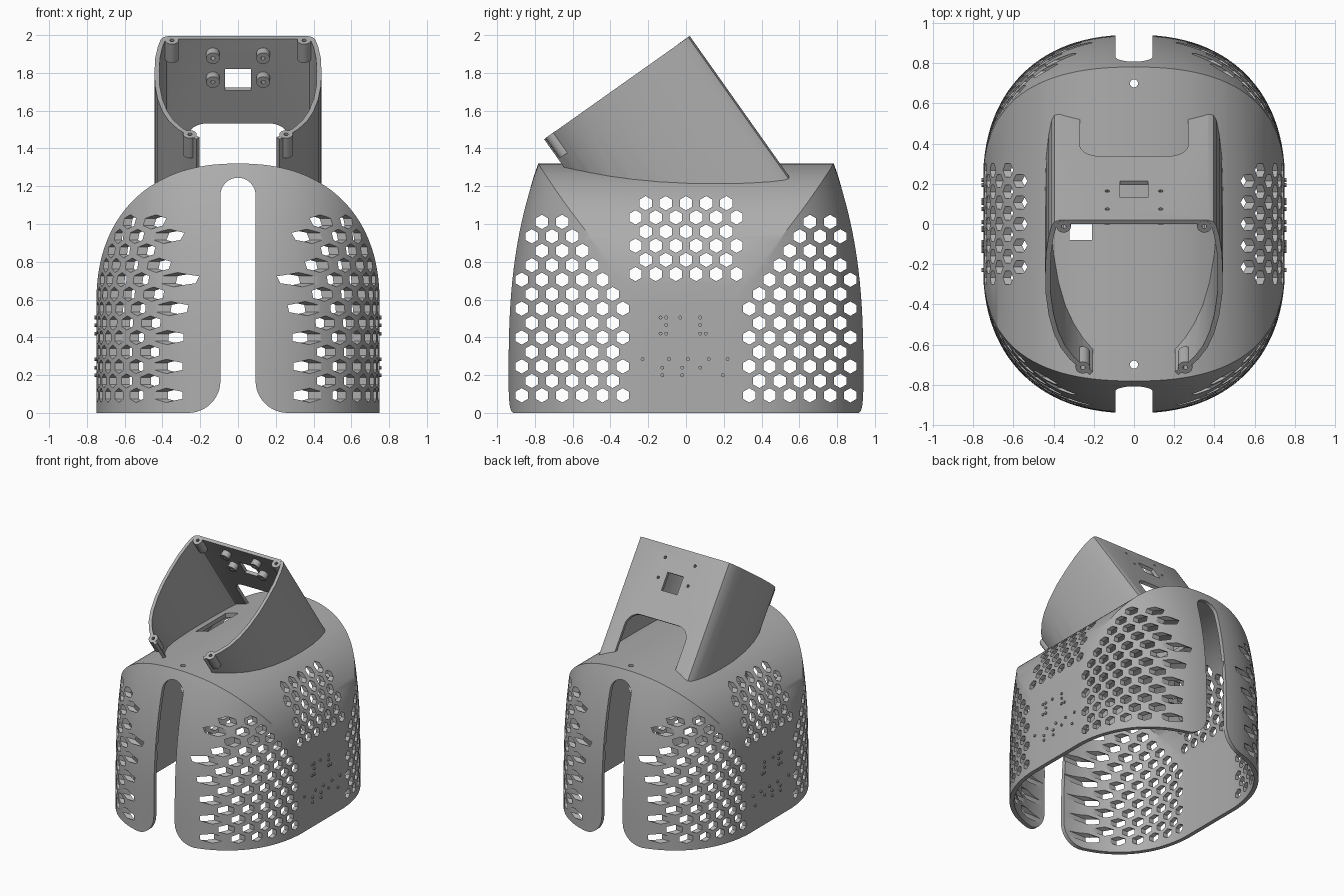
import bpy, bmesh
from math import sin, cos, pi, radians, copysign
from mathutils import Vector

cube = bpy.data.objects.get("Cube")
if cube:
    bpy.data.objects.remove(cube, do_unlink=True)

grey = bpy.data.materials.new("plain grey")
grey.use_nodes = True
colour = (0.42, 0.42, 0.42, 1)
grey.diffuse_color = colour
grey.node_tree.nodes["Principled BSDF"].inputs["Base Color"].default_value = colour

RADIUS, SPRING, WALL, SQUARENESS = 0.75, 0.57, 0.032, 2.3


# Helpers
def new_object(name, bm):
    bmesh.ops.recalc_face_normals(bm, faces=bm.faces)
    mesh = bpy.data.meshes.new(name)
    bm.to_mesh(mesh)
    bm.free()
    mesh.materials.append(grey)
    obj = bpy.data.objects.new(name, mesh)
    bpy.context.collection.objects.link(obj)
    return obj


def skin(bm, rings):
    """Close a stack of matching rings into a solid."""
    rows = [[bm.verts.new(p) for p in ring] for ring in rings]
    n = len(rows[0])
    for low, high in zip(rows, rows[1:]):
        for i in range(n):
            j = (i + 1) % n
            bm.faces.new((low[i], low[j], high[j], high[i]))
    bm.faces.new(rows[0][::-1])
    bm.faces.new(rows[-1])


def prisms(name, outlines, place, start, end):
    bm = bmesh.new()
    for outline in outlines:
        skin(bm, [[place(a, b, d) for a, b in outline] for d in (start, end)])
    return new_object(name, bm)


def arc(a, b, r, start, end, n):
    return [(a + r * cos(radians(start + (end - start) * i / n)),
             b + r * sin(radians(start + (end - start) * i / n))) for i in range(n + 1)]


def full_arch(r, base, n):
    """Squarish half-round from +r to -r, springing from the base height."""
    def power(t):
        return copysign(abs(t) ** (2 / SQUARENESS), t)
    angles = [pi * i / n for i in range(n + 1)]
    return [(r * power(cos(t)), base + r * power(max(sin(t), 0))) for t in angles]


def circle(a, b, r, n=16, turn=0):
    return arc(a, b, r, turn, turn + 360, n)[:-1]


def rect(a0, a1, b0, b1):
    return [(a0, b0), (a1, b0), (a1, b1), (a0, b1)]


def combine(obj, tool, operation="DIFFERENCE", keep=False):
    mod = obj.modifiers.new("combine", "BOOLEAN")
    mod.operation, mod.object, mod.solver = operation, tool, "EXACT"
    bpy.ops.object.select_all(action="DESELECT")
    bpy.context.view_layer.objects.active = obj
    obj.select_set(True)
    bpy.ops.object.modifier_apply(modifier=mod.name)
    if not keep:
        bpy.data.objects.remove(tool, do_unlink=True)


def along_x(y, z, d):
    return Vector((d, y, z))


def along_y(x, z, d):
    return Vector((x, d, z))


def along_z(x, y, d):
    return Vector((x, y, d))


def tilted(x, u, v):
    """Hood frame: u runs down the open rim, v runs down the back panel."""
    return Vector((x, 0.02 - 0.816 * u + 0.578 * v, 1.995 - 0.578 * u - 0.816 * v))


def facing_panel(x, v, u):
    return tilted(x, u, v)


# Body: an arch crossed with a tapering round-ended block
def dome(name, inset, floor):
    r = RADIUS - inset
    outline = [(r, floor)] + full_arch(r, SPRING, 72) + [(-r, floor)]
    solid = prisms(name, [outline], along_y, -1.2, 1.2)
    rings = []
    for k in range(31):
        z = floor - 0.05 + (1.45 - floor) * k / 30
        c = 0.192 - 0.16 * (max(z - 0.2, 0) / 1.12) ** 2.6
        back = full_arch(r, c, 56)
        ends = back + [(-x, -y) for x, y in back]
        rings.append([(x * 1.003, y, z) for x, y in ends])
    bm = bmesh.new()
    skin(bm, rings)
    combine(solid, new_object("block", bm), "INTERSECT")
    return solid


body = dome("body_shell", 0, 0)
cavity = dome("cavity", WALL, -0.1)
combine(body, cavity, keep=True)

# Front and back slot with flared feet
half = arc(0.263, 0.17, 0.17, 270, 180, 12)
slot = [(0.263, -0.1)] + half + arc(0, 1.152, 0.093, 0, 180, 24)
slot += [(-x, z) for x, z in half[::-1]] + [(-0.263, -0.1)]
combine(body, prisms("slot", [slot], along_y, -1.2, 1.2))

# Honeycomb vents through both sides
centres = []
for row in range(6):
    count = 5 + row % 2
    centres += [((i - (count - 1) / 2) * 0.107, 1.11 - 0.075 * row) for i in range(count)]
for row in range(13):
    z = 0.093 + 0.0765 * row
    inner = max(0.3, 0.3 + (z - 0.55) * 0.7)
    outer = 0.9 if z < 0.75 else 0.84
    for k in range(6):
        y = 0.335 + 0.107 * (k + 0.5 * (row % 2))
        if inner < y < outer:
            centres += [(y, z), (-y, z)]
vents = [circle(y, z, 0.038, 6, 30) for y, z in centres]
combine(body, prisms("vents", vents, along_x, -1, 1))

# Small studs between the vents
studs = {0.505: (-0.135, -0.105, -0.03, 0.075), 0.465: (-0.105, 0.075),
         0.42: (-0.135, -0.105, 0.075, 0.105), 0.285: (-0.23, -0.09, 0.01, 0.12, 0.22),
         0.24: (-0.125, -0.02, 0.075), 0.2: (-0.125, -0.02, 0.195)}
pegs = [circle(y, z, 0.01, 10) for z, row in studs.items() for y in row]
for side_name, s in (("left", 1), ("right", -1)):
    prisms(side_name + "_studs", pegs, along_x, s * 0.73, s * 0.76)

# Roof screw holes and cable slot
roof = [circle(0, 0.7, 0.02), circle(0, -0.7, 0.02), rect(-0.32, -0.21, -0.08, 0.3)]
combine(body, prisms("roof_holes", roof, along_z, 1.0, 1.5))

# Hood: a tilted wall strip, open at the front and below
side = [(0.37, 0), (0.395, 0.01), (0.41, 0.035), (0.425, 0.1), (0.438, 0.2), (0.442, 0.32),
        (0.44, 0.45), (0.425, 0.58), (0.4, 0.69), (0.365, 0.78), (0.32, 0.85),
        (0.27, 0.905), (0.22, 0.945)]
strip = [Vector((-x, u)) for x, u in side[::-1]] + [Vector(p) for p in side]
lining = []
for i, p in enumerate(strip):
    t = (strip[min(i + 1, len(strip) - 1)] - strip[max(i - 1, 0)]).normalized()
    lining.append(p + Vector((-t.y, t.x)) * 0.025)
wall = [tuple(p) for p in strip + lining[::-1]]
hood = prisms("hood", [wall], tilted, 0, 1.12)

# Panel openings: window, screw holes and lower arch
standoffs = [(s * 0.133, v) for s in (-1, 1) for v in (0.095, 0.25)]
opening = [(0.27, 1.1)] + arc(0.17, 0.65, 0.1, 0, -90, 10)
opening += arc(-0.17, 0.65, 0.1, -90, -180, 10) + [(-0.27, 1.1)]
openings = [circle(a, b, 0.011, 12) for a, b in standoffs]
openings += [rect(-0.07, 0.07, 0.195, 0.335), opening]
panel_cutter = prisms("panel_openings", openings, facing_panel, -0.1, 0.12)
combine(hood, panel_cutter, keep=True)

# Trim the hood inside the body
combine(hood, cavity)

# Screw bosses at the rim and standoffs on the panel
corners = [(s * 0.35, 0.04) for s in (-1, 1)]
feet = [(s * 0.255, 0.9) for s in (-1, 1)]
pin_cutter = prisms("boss_holes", [circle(a, b, 0.012, 12) for a, b in corners + feet],
                    tilted, -0.05, 0.08)
combine(hood, pin_cutter, keep=True)
bosses = []
for name, points, place, start, end, cutter in (
        ("corner_bosses", corners, tilted, -0.001, 0.12, pin_cutter),
        ("foot_bosses", feet, tilted, -0.001, 0.13, pin_cutter),
        ("panel_standoffs", standoffs, facing_panel, 0.012, 0.07, panel_cutter)):
    boss = prisms(name, [circle(a, b, 0.036, 20) for a, b in points], place, start, end)
    combine(boss, cutter, keep=True)
    bosses.append(boss)
for cutter in (pin_cutter, panel_cutter):
    bpy.data.objects.remove(cutter, do_unlink=True)

for obj in [body, hood] + bosses:
    bpy.ops.object.select_all(action="DESELECT")
    bpy.context.view_layer.objects.active = obj
    obj.select_set(True)
    bpy.ops.object.shade_smooth_by_angle(angle=radians(30))
